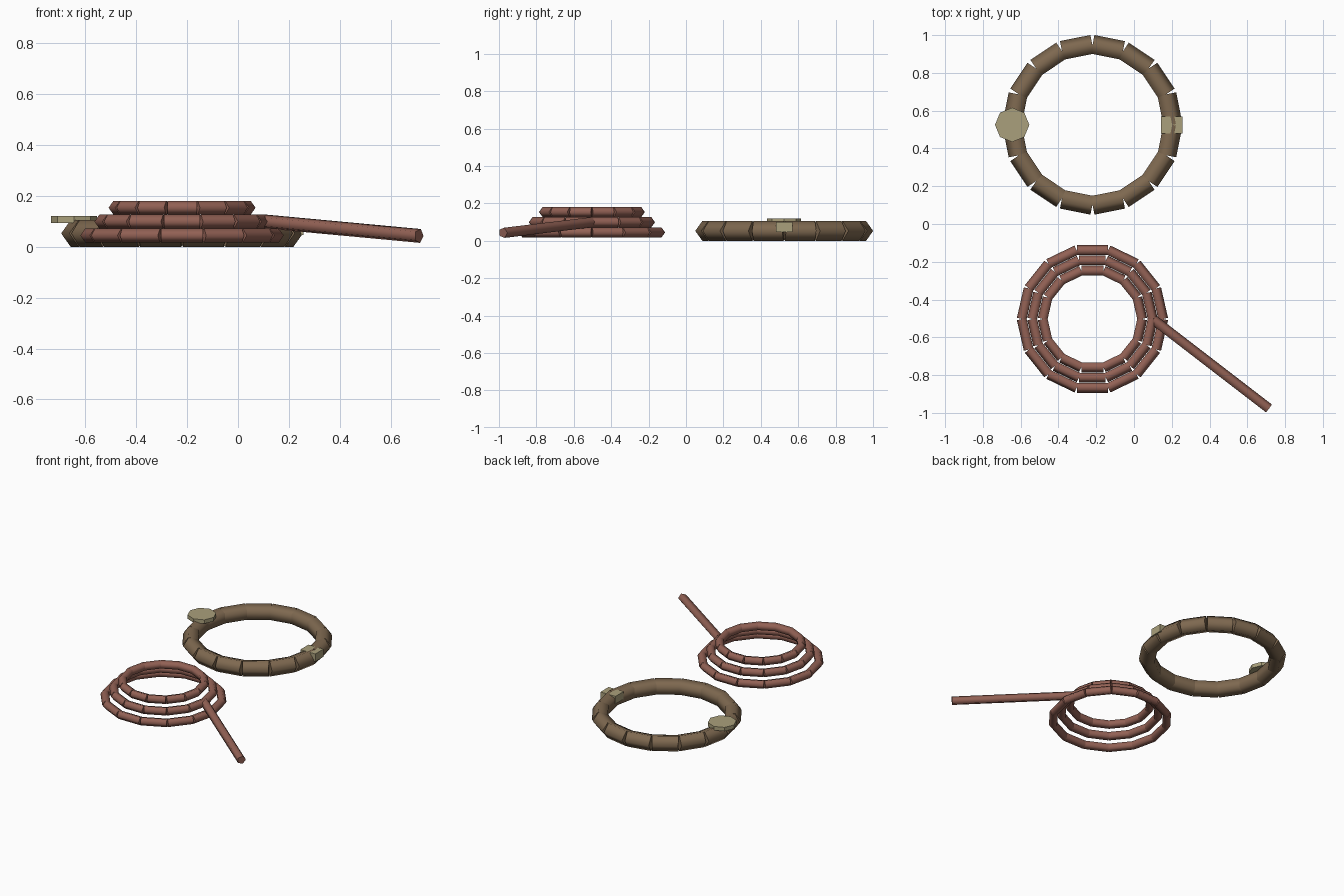
import bpy, bmesh
from math import sin, cos, tau
from mathutils import Vector

if "Cube" in bpy.data.objects:
    bpy.data.objects.remove(bpy.data.objects["Cube"])


def material(name, rgb):
    m = bpy.data.materials.new(name)
    m.diffuse_color = (*rgb, 1)
    m.use_nodes = True
    m.node_tree.nodes["Principled BSDF"].inputs["Base Color"].default_value = m.diffuse_color
    return m


BROWN = material("collar_leather", (0.21, 0.14, 0.08))
RED = material("leash_cord", (0.29, 0.12, 0.09))
BRASS = material("pale_brass", (0.40, 0.35, 0.20))


def add_rod(bm, a, b, r, sides=5):
    """Straight low-poly rod from a to b, ridge turned to the right of travel."""
    d = (b - a).normalized()
    out = d.cross(Vector((0, 0, 1))).normalized()
    up = out.cross(d)
    rings = []
    for p in (a, b):
        rings.append([bm.verts.new(p + out * r * cos(tau * i / sides)
                                   + up * r * sin(tau * i / sides)) for i in range(sides)])
    for i in range(sides):
        j = (i + 1) % sides
        f = bm.faces.new((rings[0][i], rings[0][j], rings[1][j], rings[1][i]))
        f.smooth = True
    caps = [bm.faces.new(ring) for ring in rings]
    for cap in caps:
        for e in cap.edges:
            e.smooth = False


def finish(bm, name, mat):
    bmesh.ops.recalc_face_normals(bm, faces=bm.faces[:])
    me = bpy.data.meshes.new(name)
    bm.to_mesh(me)
    bm.free()
    me.materials.append(mat)
    ob = bpy.data.objects.new(name, me)
    bpy.context.collection.objects.link(ob)
    return ob


def segmented_ring(name, centre, radius, tube, count, mat):
    bm = bmesh.new()
    pts = [Vector(centre) + Vector((cos(tau * i / count), sin(tau * i / count), 0)) * radius
           for i in range(count)]
    for i in range(count):
        add_rod(bm, pts[i], pts[(i + 1) % count], tube)
    return finish(bm, name, mat)


# Collar
segmented_ring("collar", (-0.22, 0.525, 0.053), 0.421, 0.0555, 16, BROWN)

# Buckle block on the collar
bm = bmesh.new()
bmesh.ops.create_cube(bm, size=1)
bmesh.ops.scale(bm, vec=(0.115, 0.09, 0.053), verts=bm.verts)
bmesh.ops.translate(bm, vec=(0.2, 0.525, 0.074), verts=bm.verts)
finish(bm, "collar_buckle", BRASS)

# Octagonal tag
bm = bmesh.new()
bmesh.ops.create_cone(bm, cap_ends=True, segments=8, radius1=0.091, radius2=0.091, depth=0.027)
bmesh.ops.translate(bm, vec=(-0.645, 0.525, 0.107), verts=bm.verts)
finish(bm, "collar_tag", BRASS)

# Leash coils, stacked and shrinking
for k in range(3):
    segmented_ring(f"leash_coil_{k + 1}", (-0.22, -0.503, 0.045 + 0.0545 * k),
                   0.372 - 0.0555 * k, 0.0287, 14, RED)

# Loose end of the leash
bm = bmesh.new()
add_rod(bm, Vector((0.712, -0.978, 0.043)), Vector((0.1, -0.507, 0.1)), 0.0287)
finish(bm, "leash_tail", RED)
